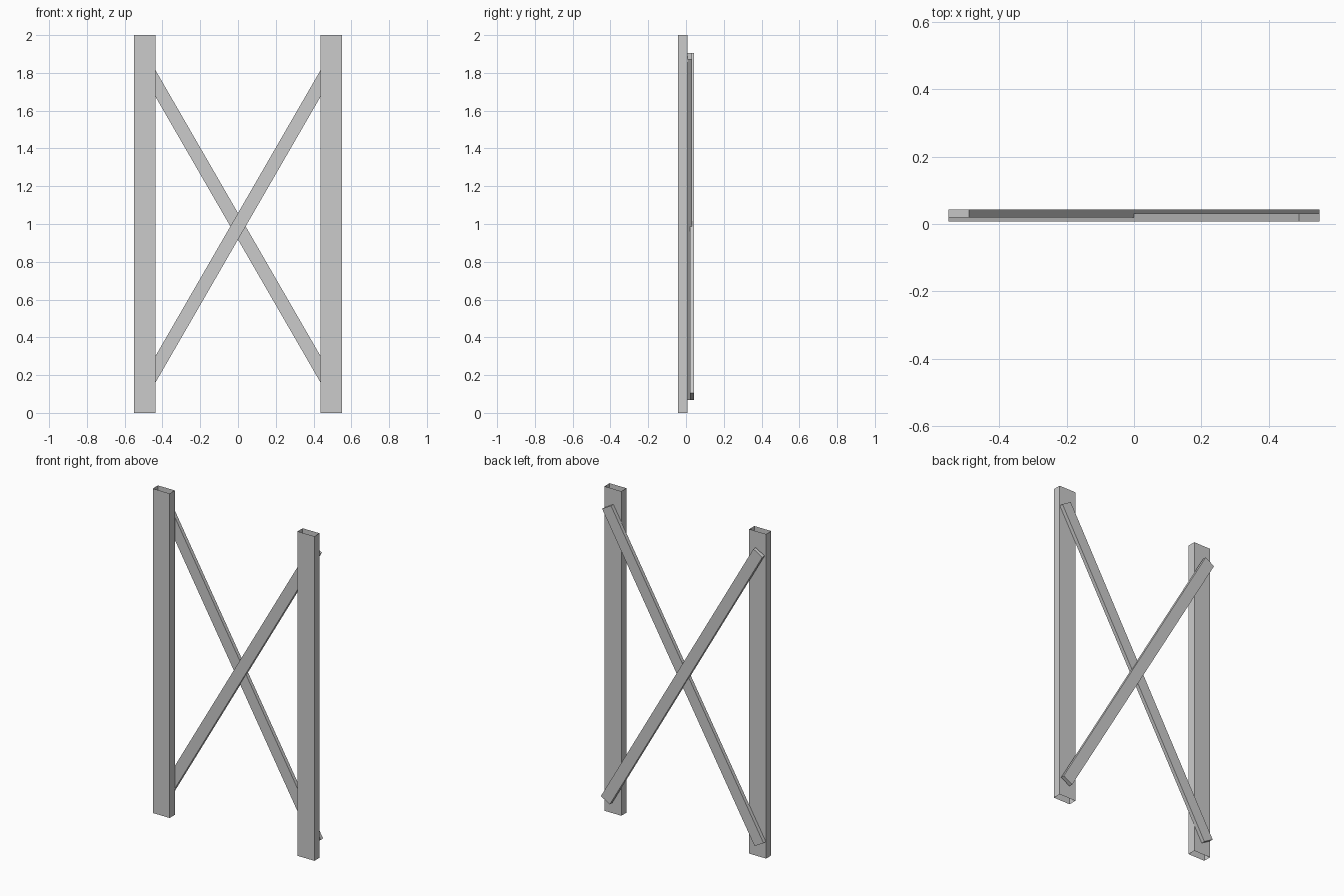
import bpy, bmesh
from math import radians
from mathutils import Matrix, Vector

if "Cube" in bpy.data.objects:
    bpy.data.objects.remove(bpy.data.objects["Cube"])


def box(name, size, loc, tilt=0.0, open_ends=False):
    bm = bmesh.new()
    bmesh.ops.create_cube(bm, size=1.0)
    bmesh.ops.scale(bm, vec=Vector(size), verts=bm.verts)
    if open_ends:
        caps = [f for f in bm.faces if abs(f.normal.z) > 0.9]
        bmesh.ops.delete(bm, geom=caps, context='FACES_ONLY')
    bmesh.ops.transform(
        bm, matrix=Matrix.Translation(loc) @ Matrix.Rotation(tilt, 4, 'Y'), verts=bm.verts)
    mesh = bpy.data.meshes.new(name)
    bm.to_mesh(mesh)
    bm.free()
    obj = bpy.data.objects.new(name, mesh)
    bpy.context.collection.objects.link(obj)
    return obj


# Upright posts: thin rectangular tubes, open at top and bottom
for side, label in ((-1, "left"), (1, "right")):
    box(label + "_post", (0.115, 0.05, 2.0), (side * 0.4935, -0.018, 1.0), open_ends=True)

# Crossed flat braces behind the posts, half lapped into each other
brace = (0.07, 0.023, 2.08)
box("front_brace", brace, (0, 0.0195, 0.9875), tilt=radians(30))
box("back_brace", brace, (0, 0.0315, 0.9875), tilt=radians(-30))
